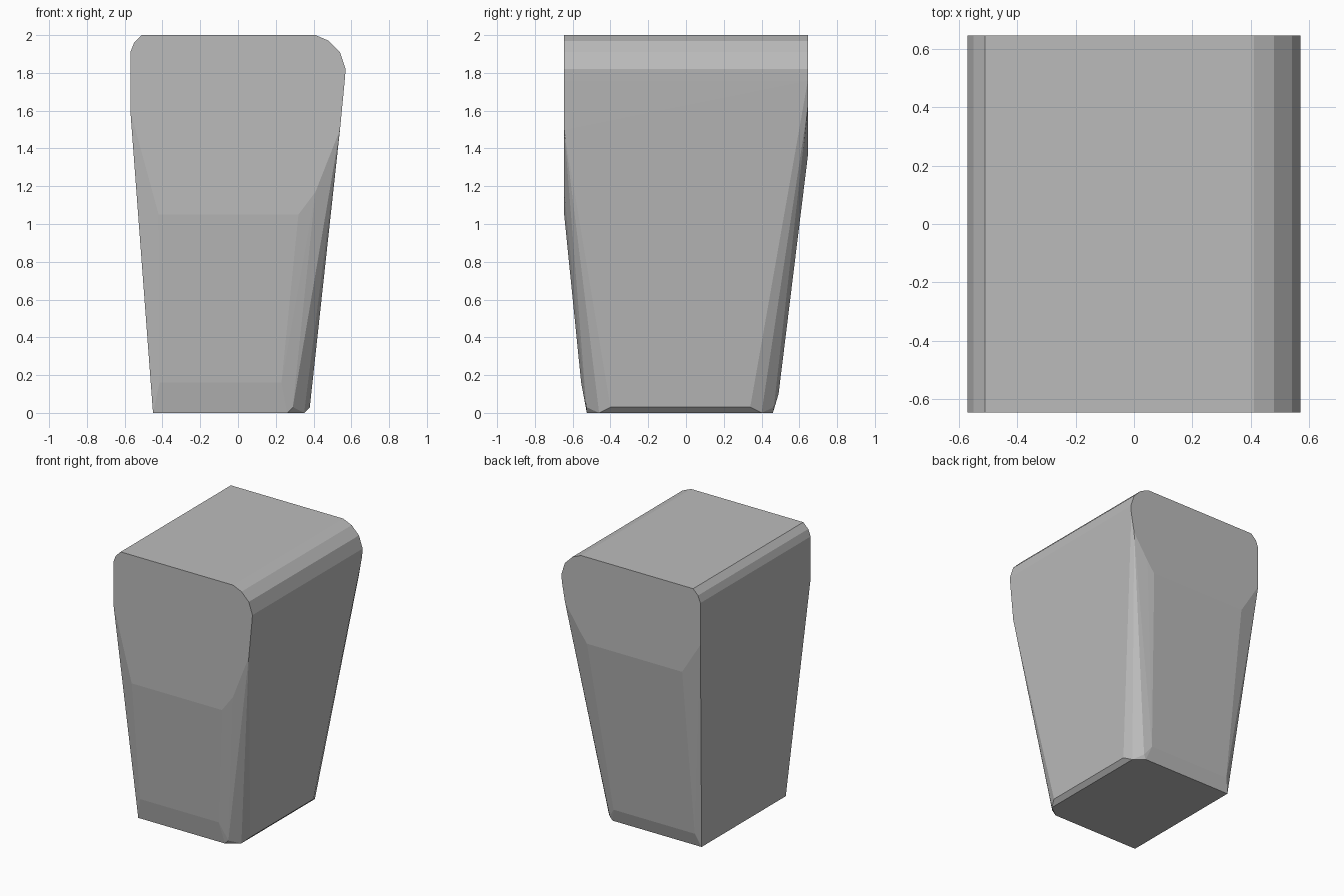
import bpy, bmesh

if "Cube" in bpy.data.objects:
    bpy.data.objects.remove(bpy.data.objects["Cube"])

# Rounded head profile (x, z), extruded along the full depth
HEAD = [(-0.57, 1.6), (-0.57, 1.91), (-0.55, 1.96), (-0.51, 2.0), (0.41, 2.0),
        (0.48, 1.97), (0.54, 1.91), (0.57, 1.82), (0.565, 1.76)]
# Lower edge of the flat front and back faces (x, z)
FRONT_EDGE = [(-0.42, 1.05), (0.32, 1.05), (0.41, 1.17), (0.54, 1.5)]
BACK_EDGE = [(-0.42, 1.36), (0.36, 1.36), (0.42, 1.44), (0.54, 1.62)]
# Bevelled foot (x, y, z)
FOOT = [(-0.45, -0.525, 0), (0.26, -0.525, 0), (0.35, -0.46, 0),
        (-0.45, 0.46, 0), (0.28, 0.46, 0), (0.35, 0.40, 0),
        (0.38, -0.40, 0.03), (0.38, 0.34, 0.03),
        (0.29, -0.527, 0.03), (0.30, 0.465, 0.03),
        (-0.415, -0.555, 0.16), (0.23, -0.555, 0.16),
        (-0.415, 0.49, 0.1), (0.25, 0.49, 0.1)]
D = 0.645

points = list(FOOT)
for x, z in HEAD + FRONT_EDGE:
    points.append((x, -D, z))
for x, z in HEAD + BACK_EDGE:
    points.append((x, D, z))

# Wrap the faceted block around its corners
bm = bmesh.new()
for p in points:
    bm.verts.new(p)
res = bmesh.ops.convex_hull(bm, input=bm.verts[:])
loose = [v for v in bm.verts if not v.link_faces]
bmesh.ops.delete(bm, geom=loose, context='VERTS')
bmesh.ops.dissolve_limit(bm, angle_limit=0.01, verts=bm.verts[:], edges=bm.edges[:])
bmesh.ops.recalc_face_normals(bm, faces=bm.faces[:])

mesh = bpy.data.meshes.new("tapered_block")
bm.to_mesh(mesh)
bm.free()
block = bpy.data.objects.new("tapered_block", mesh)
bpy.context.collection.objects.link(block)

grey = bpy.data.materials.new("plain grey")
grey.diffuse_color = (0.5, 0.5, 0.5, 1)
grey.use_nodes = True
grey.node_tree.nodes["Principled BSDF"].inputs["Base Color"].default_value = grey.diffuse_color
mesh.materials.append(grey)
